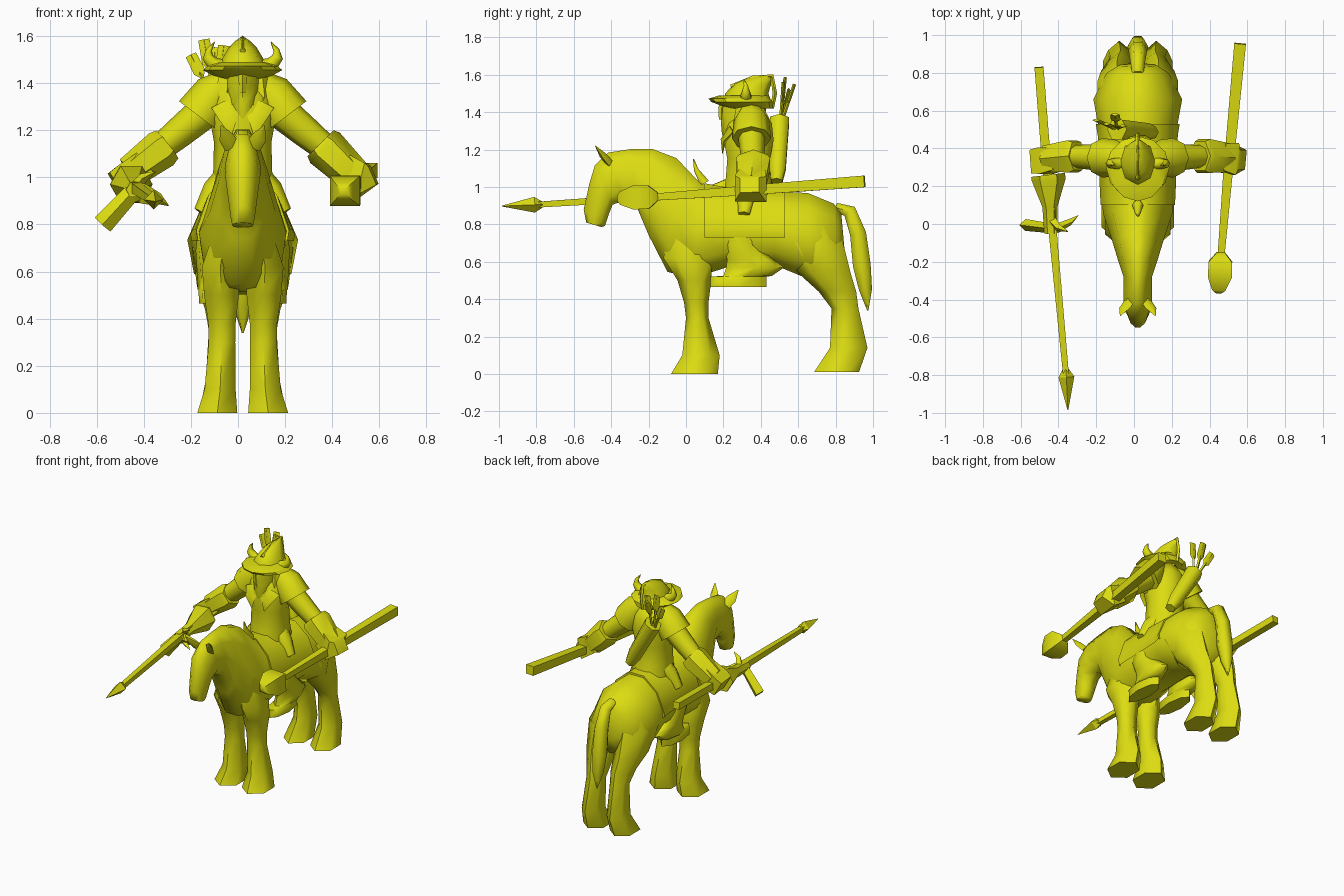
import bpy, bmesh, math
from mathutils import Vector

CX = 0.02  # middle plane of horse and rider
yellow = bpy.data.materials.new("yellow")
yellow.diffuse_color = (0.72, 0.72, 0.006, 1)


def finish(name, bm, angle):
    bmesh.ops.recalc_face_normals(bm, faces=bm.faces)
    me = bpy.data.meshes.new(name)
    bm.to_mesh(me)
    bm.free()
    ob = bpy.data.objects.new(name, me)
    bpy.context.collection.objects.link(ob)
    me.materials.append(yellow)
    bpy.ops.object.select_all(action='DESELECT')
    bpy.context.view_layer.objects.active = ob
    ob.select_set(True)
    bpy.ops.object.shade_smooth_by_angle(angle=math.radians(angle))
    return ob


def loft(name, rings, n=8, turn=0.0, angle=62, pear=0.0):
    """Skin through rings (centre, u radius, v radius); pear narrows the +v side."""
    bm = bmesh.new()
    loops = []
    for c, u, v in rings:
        loops.append([bm.verts.new(Vector(c) + Vector(u) * math.cos(a) * (1 - pear * math.sin(a))
                                   + Vector(v) * math.sin(a))
                      for a in [2 * math.pi * (i + turn) / n for i in range(n)]])
    for a, b in zip(loops, loops[1:]):
        for i in range(n):
            j = (i + 1) % n
            bm.faces.new((a[i], a[j], b[j], b[i]))
    bm.faces.new(loops[0])
    bm.faces.new(loops[-1])
    return finish(name, bm, angle)


def column(name, rows, n=8, **kw):
    """Upright shape, rows are (z, x, y, x radius, y radius)."""
    return loft(name, [((x, y, z), (rx, 0, 0), (0, ry, 0)) for z, x, y, rx, ry in rows], n, **kw)


def tube(name, pts, n=6, flat=1.0, **kw):
    """Shape along a path, points are (x, y, z, radius); flat scales one axis."""
    rings = []
    for i, p in enumerate(pts):
        d = (Vector(pts[min(i + 1, len(pts) - 1)][:3]) - Vector(pts[max(i - 1, 0)][:3])).normalized()
        ref = Vector((0, 1, 0)) if abs(d.y) < 0.8 else Vector((0, 0, 1))
        u = d.cross(ref).normalized()
        v = d.cross(u)
        rings.append((p[:3], u * p[3], v * p[3] * flat))
    return loft(name, rings, n, **kw)


def spine(name, rows, n=10, grow=0.0, **kw):
    """Shape from (top y, top z, bottom y, bottom z, half width) slices."""
    rings = []
    for ty, tz, by, bz, w in rows:
        half = Vector((0, ty - by, tz - bz)) / 2
        half += half.normalized() * grow
        rings.append(((CX, (ty + by) / 2, (tz + bz) / 2), (w + grow, 0, 0), half))
    return loft(name, rings, n, pear=.15, **kw)


# Horse trunk, neck and head
spine("horse_body", [
    (.83, .86, .85, .64, .10), (.79, .92, .81, .52, .165), (.65, .98, .67, .49, .235),
    (.46, .985, .48, .57, .20), (.2, 1.0, .22, .56, .19), (.08, 1.03, .04, .50, .185),
    (-.05, 1.17, -.10, .53, .14), (-.18, 1.215, -.20, .73, .105), (-.30, 1.21, -.26, .88, .075),
    (-.42, 1.19, -.33, .92, .075), (-.49, 1.12, -.39, .90, .075), (-.52, 1.02, -.41, .85, .065),
    (-.55, .88, -.43, .79, .052), (-.535, .81, -.45, .785, .045)], 10)

# Saddle cloth wrapped over the back, open below
saddle = spine("saddle_cloth", [(.53, .985, .53, .53, .21), (.46, .985, .48, .57, .20),
                                (.2, 1.0, .22, .56, .19), (.1, 1.02, .1, .53, .185)], 10, grow=.012)
bm = bmesh.new()
bm.from_mesh(saddle.data)
bmesh.ops.bisect_plane(bm, geom=bm.verts[:] + bm.edges[:] + bm.faces[:],
                       plane_co=(0, 0, .73), plane_no=(0, 0, -1), clear_outer=True)
bm.to_mesh(saddle.data)
bm.free()
tube("saddle_horn", [(CX, .10, 1.02, .03), (CX, .055, 1.09, .015), (CX, .04, 1.15, .003)])

# Horse tail
tube("tail", [(CX, .80, .89, .03), (CX, .875, .87, .042), (CX, .92, .75, .05),
              (CX, .94, .58, .055), (CX, .96, .45, .04), (CX, .972, .34, .004)], flat=1.0)

for side, s in (("left", 1), ("right", -1)):
    def X(v):
        return CX + s * v
    # Horse legs
    column(side + "_front_leg", [
        (0, X(.108), .045, .098, .125), (.1, X(.096), .08, .076, .1), (.3, X(.088), .06, .065, .06),
        (.38, X(.088), .055, .067, .065), (.5, X(.09), .045, .085, .09), (.62, X(.095), .01, .09, .13),
        (.8, X(.07), 0, .05, .1)], 6, turn=.5)
    column(side + "_hind_leg", [
        (.01, X(.105), .805, .09, .12), (.14, X(.098), .87, .068, .1), (.35, X(.092), .85, .06, .072),
        (.44, X(.095), .81, .075, .1), (.54, X(.108), .74, .10, .14), (.7, X(.11), .67, .12, .17),
        (.85, X(.08), .65, .08, .12)], 6, turn=.5)
    # Horse ears
    tube(side + "_ear", [(X(.045), -.41, 1.13, .035), (X(.07), -.445, 1.17, .032),
                         (X(.092), -.485, 1.22, .003)], 4, flat=.6)
    # Rider legs and boots
    column(side + "_boot", [
        (.465, X(.13), .28, .055, .15), (.52, X(.13), .28, .058, .15), (.525, X(.135), .33, .058, .13),
        (.57, X(.135), .37, .058, .155), (.61, X(.14), .345, .055, .125), (.69, X(.15), .29, .05, .085),
        (.85, X(.14), .30, .04, .08)])
    tube(side + "_thigh", [(X(.05), .34, 1.0, .07), (X(.12), .32, .94, .055), (X(.175), .31, .85, .035)])
    # Shoulder guard, horn and hair braid
    tube(side + "_shoulder_guard", [(X(.05), .345, 1.42, .05), (X(.115), .35, 1.355, .095),
                                    (X(.187), .35, 1.26, .105)], 8, angle=50)
    tube(side + "_helmet_horn", [(X(.07), .32, 1.47, .03), (X(.12), .32, 1.475, .034),
                                 (X(.148), .32, 1.51, .024), (X(.143), .32, 1.54, .013),
                                 (X(.12), .31, 1.575, .002)])
    tube(side + "_hair", [(X(.07), .31, 1.44, .04), (X(.08), .29, 1.34, .04), (X(.065), .25, 1.23, .012)], 5)
    # Collar points
    tube(side + "_collar", [(X(.075), .25, 1.31, .06), (X(.06), .20, 1.25, .04), (X(.05), .195, 1.18, .004)],
         4, flat=.4)

# Rider torso, head and nose guard
column("torso", [
    (.94, CX, .34, .13, .15), (1.03, CX, .335, .125, .13), (1.15, CX, .335, .122, .12),
    (1.25, CX, .335, .14, .14), (1.34, CX, .34, .13, .125), (1.42, CX, .35, .06, .07)], 10)
column("head", [(1.25, CX, .235, .03, .035), (1.30, CX, .28, .062, .09), (1.38, CX, .305, .075, .12),
                (1.46, CX, .31, .078, .12)])
tube("nose_guard", [(CX, .21, 1.47, .02), (CX, .19, 1.42, .018), (CX, .19, 1.36, .014)], 4)

# Helmet: brim, leaning dome and crest
column("helmet_brim", [(1.42, CX, .345, .10, .12), (1.455, CX, .30, .168, .165), (1.472, CX, .285, .15, .165),
                       (1.49, CX, .31, .095, .13)], 12, angle=35)
column("helmet_dome", [(1.45, CX, .33, .105, .13), (1.50, CX, .325, .09, .115), (1.55, CX, .355, .06, .10),
                       (1.58, CX, .39, .03, .065), (1.595, CX, .43, .008, .025)], 8)
tube("helmet_crest", [(CX, .24, 1.535, .012), (CX, .36, 1.58, .016), (CX, .46, 1.592, .012),
                      (CX, .475, 1.50, .012), (CX, .46, 1.42, .01)], 4)

# Right arm and gauntlet
tube("right_sleeve", [(-.13, .35, 1.29, .075), (-.25, .355, 1.19, .066), (-.36, .36, 1.10, .055)], 8)
tube("right_cuff", [(-.30, .36, 1.14, .075), (-.325, .358, 1.12, .085), (-.46, .345, 1.02, .07)],
     6, flat=1.15, angle=50)
tube("right_hand", [(-.40, .345, 1.06, .075), (-.47, .335, 1.0, .09), (-.52, .33, .97, .08)],
     4, turn=.5, flat=1.1, angle=40)
# Left arm and gauntlet
tube("left_sleeve", [(.17, .35, 1.29, .075), (.29, .355, 1.19, .066), (.40, .36, 1.10, .055)], 8)
tube("left_cuff", [(.35, .36, 1.145, .078), (.37, .36, 1.125, .09), (.49, .35, 1.01, .075)],
     6, flat=1.15, angle=50)
tube("left_hand", [(.45, .355, 1.04, .085), (.53, .345, .99, .10), (.575, .34, 1.01, .06)],
     4, turn=.5, flat=1.2, angle=40)

# Spear with flared grip, pointed head and cross blade
tube("spear_shaft", [(-.503, .83, 1.015, .034), (-.46, .28, .975, .034), (-.36, -.80, .905, .022)], 4, turn=.5)
tube("spear_head", [(-.362, -.77, .905, .018), (-.358, -.81, .905, .042), (-.35, -.985, .898, .002)], 4, angle=20)
tube("spear_guard", [(-.455, .26, .97, .09), (-.452, .235, .97, .09), (-.445, .09, .955, .04),
                     (-.44, -.05, .947, .035)], 6, angle=50)
tube("cross_blade", [(-.575, -.005, .80, .045), (-.46, -.02, .925, .038), (-.40, -.02, .94, .035),
                     (-.34, .01, .91, .025), (-.295, .045, .88, .002)], 4, flat=.7, angle=25)
for dz in (.05, -.045):
    tube("guard_spike", [(-.44, .03, .95, .03), (-.40, -.02, .95 + dz, .02), (-.35, -.04, .95 + dz * 1.5, .002)], 4)

# Mace with a square-sectioned head
tube("mace_shaft", [(.562, .955, 1.03, .044), (.50, .3, .98, .036), (.46, -.18, .945, .026)], 4, turn=.5)
tube("mace_head", [(.46, -.15, .95, .03), (.458, -.20, .946, .088), (.454, -.28, .943, .09),
                   (.448, -.35, .940, .05), (.446, -.368, .94, .02)], 4, turn=.5, angle=50)

# Quiver and feathered arrows on the back
tube("quiver", [(.10, .485, 1.03, .035), (.06, .49, 1.10, .05), (-.09, .50, 1.36, .06)], 6)
for x, y, z in ((-.20, .55, 1.52), (-.145, .53, 1.585), (-.10, .58, 1.55), (-.06, .52, 1.56)):
    base = Vector((-.08 + x * .12, .505, 1.33))
    tip = Vector((x, y, z))
    mid = base.lerp(tip, .5)
    tube("arrow", [(*base, .009), (*tip, .009)], 4)
    tube("arrow_feather", [(*mid, .008), (*base.lerp(tip, .62), .026), (*tip, .024)], 4, flat=.35)
